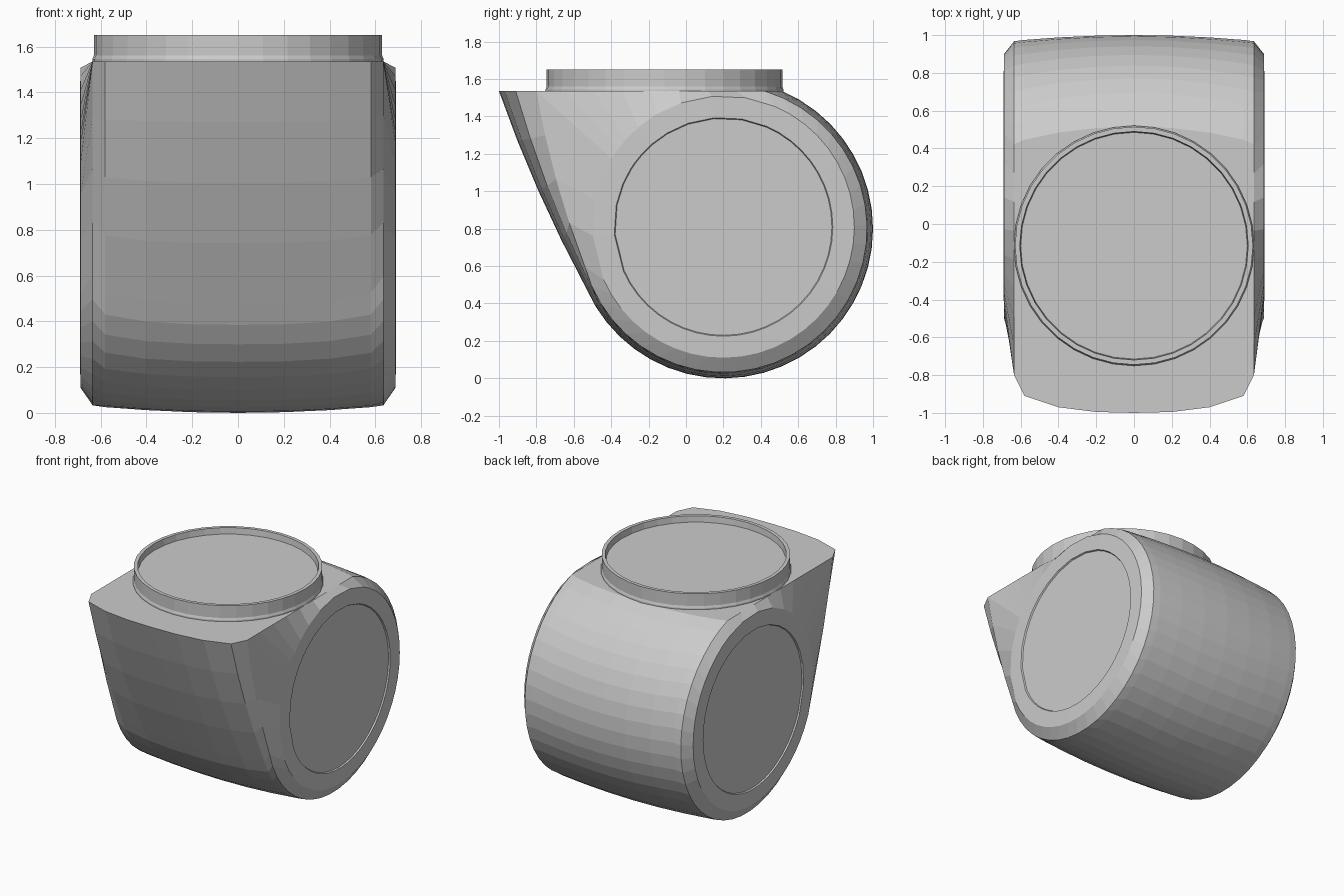
import bpy, bmesh
from math import sin, cos, asin, acos, atan2, hypot, pi

if "Cube" in bpy.data.objects:
    bpy.data.objects.remove(bpy.data.objects["Cube"])

CY, CZ = 0.2, 0.8          # centre of the round part of the teardrop
TOP = 1.535


def loft(name, rings):
    """Skin a list of closed rings and cap both ends."""
    bm = bmesh.new()
    vs = [[bm.verts.new(p) for p in r] for r in rings]
    n = len(vs[0])
    for a, b in zip(vs, vs[1:]):
        for i in range(n):
            j = (i + 1) % n
            bm.faces.new((a[i], a[j], b[j], b[i]))
    bm.faces.new(vs[0])
    bm.faces.new(vs[-1])
    bmesh.ops.recalc_face_normals(bm, faces=bm.faces)
    me = bpy.data.meshes.new(name)
    bm.to_mesh(me)
    bm.free()
    ob = bpy.data.objects.new(name, me)
    bpy.context.collection.objects.link(ob)
    return ob


def teardrop(r, tip):
    """Profile in y/z: round back and bottom, straight front, flat top."""
    dy, dz = tip - CY, TOP - CZ
    end = atan2(dz, dy) + acos(r / hypot(dy, dz)) - 2 * pi
    start = asin(min(1, dz / r))
    n = 30
    pts = []
    for i in range(n + 1):
        a = start + (end - start) * i / n
        pts.append((CY + r * cos(a), CZ + r * sin(a)))
    y0, z0 = pts[-1]
    for t in (0.25, 0.5, 0.75):      # slightly bulging front wall
        pts.append((y0 + (tip - y0) * t - 0.1 * t * (1 - t), z0 + (TOP - z0) * t))
    pts.append((tip, TOP))
    y1 = pts[0][0]
    pts += [(tip + (y1 - tip) * i / 8, TOP) for i in range(1, 8)]
    return pts


# Body: barrel-shaped teardrop, chamfering into round sides with shallow recesses
base = teardrop(0.8, -1.0)
angles = [atan2(z - CZ, y - CY) for y, z in base]


def round_ring(x, r):
    return [(x, CY + r * cos(a), CZ + 0.01 + r * sin(a)) for a in angles]


half = [[(x, y, z) for y, z in teardrop(r, tip)] for x, r, tip in (
    (0.2, 0.797, -0.995), (0.4, 0.788, -0.97), (0.58, 0.775, -0.91), (0.635, 0.768, -0.8))]
half += [round_ring(0.688, 0.70), round_ring(0.69, 0.585), round_ring(0.68, 0.58)]
other = [[(-x, y, z) for x, y, z in r] for r in reversed(half)]
loft("body", other + [[(0, y, z) for y, z in base]] + half)

# Collar: thin round rim on top with a recessed lid inside
profile = [(0.636, 1.50), (0.636, 1.545), (0.63, 1.56), (0.63, 1.65), (0.605, 1.65), (0.60, 1.605)]
loft("top_collar", [[(r * cos(2 * pi * i / 36), -0.115 + r * sin(2 * pi * i / 36), z)
                     for i in range(36)] for r, z in profile])
